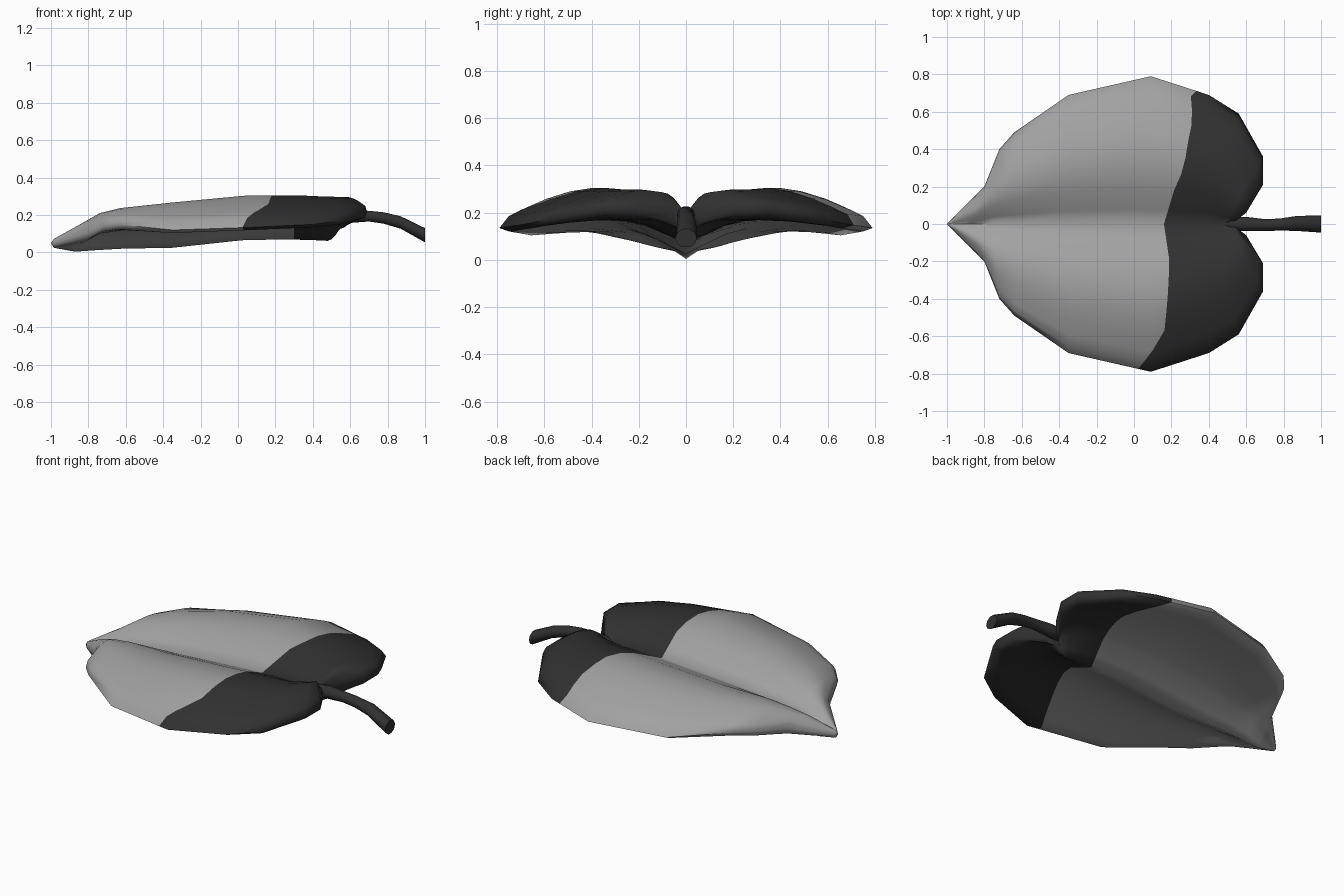
import bpy, bmesh, math

if "Cube" in bpy.data.objects:
    bpy.data.objects.remove(bpy.data.objects["Cube"])


def material(name, value):
    m = bpy.data.materials.new(name)
    m.use_nodes = True
    colour = (value, value, value, 1)
    m.diffuse_color = colour
    m.node_tree.nodes["Principled BSDF"].inputs["Base Color"].default_value = colour
    return m


LIGHT = material("light grey", 0.36)
DARK = material("dark grey", 0.03)


def interp(table, v):
    """Piecewise linear lookup in sorted (key, value) pairs."""
    if v <= table[0][0]:
        return table[0][1]
    for (a, fa), (b, fb) in zip(table, table[1:]):
        if v <= b:
            return fa + (fb - fa) * (v - a) / (b - a)
    return table[-1][1]


def finish(bm, name, mats, angle):
    bmesh.ops.recalc_face_normals(bm, faces=bm.faces[:])
    mesh = bpy.data.meshes.new(name)
    bm.to_mesh(mesh)
    bm.free()
    ob = bpy.data.objects.new(name, mesh)
    bpy.context.collection.objects.link(ob)
    for m in mats:
        mesh.materials.append(m)
    bpy.ops.object.select_all(action='DESELECT')
    ob.select_set(True)
    bpy.context.view_layer.objects.active = ob
    bpy.ops.object.shade_smooth_by_angle(angle=math.radians(angle))
    return ob


def bridge(bm, a, b):
    n = len(a)
    for i in range(n):
        bm.faces.new((a[i], a[(i + 1) % n], b[(i + 1) % n], b[i]))


# Leaf ribs: spine x, valley z, keel z, rim x, rim y, rim z, ridge top z, ridge bottom z
RIBS = [
    (-.985, .070, .025, -.985, .015, .050, .072, .028),
    (-.87, .092, .004, -.80, .20, .105, .155, .050),
    (-.76, .115, .012, -.72, .40, .140, .210, .100),
    (-.62, .135, .020, -.64, .49, .150, .237, .115),
    (-.35, .160, .025, -.35, .69, .120, .267, .140),
    (.02, .185, .065, .09, .79, .135, .305, .165),
    (.25, .195, .070, .40, .69, .150, .305, .170),
    (.40, .195, .066, .56, .59, .170, .298, .170),
    (.48, .195, .062, .69, .36, .215, .297, .170),
    (.50, .195, .070, .69, .21, .215, .287, .170),
    (.52, .190, .090, .60, .06, .200, .225, .130),
]
STEPS = [.1, .25, .37, .5, .62, .75, .86, .95]
# Share of the height from the spine to the ridge, then from the rim to the ridge
RISE = [(0, 0), (.1, .3), (.25, .74), (.37, .93), (.5, 1)]
FALL = [(.5, 1), (.62, .9), (.75, .68), (.86, .42), (.95, .18), (1, 0)]


def surface(t, spine, ridge, rim):
    if t <= .5:
        return spine + (ridge - spine) * interp(RISE, t)
    return rim + (ridge - rim) * interp(FALL, t)


def rib_loop(bm, sides, rib):
    sx, valley, keel, rx, ry, rz, top, bottom = rib
    lip = min(.024, ry * .5)

    def point(side, t, z, kind):
        v = bm.verts.new((sx + (rx - sx) * t, side * ry * t, z))
        sides[v] = kind
        return v

    def up(s, t):
        return point(s, t, surface(t, valley, top, rz + lip), 0)

    def down(s, t):
        return point(s, t, surface(t, keel, bottom, rz - lip), 1)

    loop = [point(1, 0, valley, 0)]
    loop += [up(1, t) for t in STEPS] + [point(1, 1, rz, .5)]
    loop += [down(1, t) for t in reversed(STEPS)] + [point(1, 0, keel, 1)]
    loop += [down(-1, t) for t in STEPS] + [point(-1, 1, rz, .5)]
    loop += [up(-1, t) for t in reversed(STEPS)]
    return loop


# Colour border: x along y, above and below
BORDER_TOP = [(-.78, .02), (-.7, .08), (-.6, .16), (-.4, .18), (-.2, .19), (0, .16),
              (.2, .22), (.3, .27), (.4, .28), (.55, .315), (.72, .30)]
BORDER_BOTTOM = [(-.78, .01), (-.4, .21), (-.2, .30), (0, .30), (.2, .37), (.4, .42), (.72, .36)]

bm = bmesh.new()
side_of = {}
loops = [rib_loop(bm, side_of, r) for r in RIBS]
for a, b in zip(loops, loops[1:]):
    bridge(bm, a, b)
bm.faces.new(loops[-1])
tip = bm.verts.new((-1, 0, .05))
side_of[tip] = .5
for i, v in enumerate(loops[0]):
    bm.faces.new((tip, v, loops[0][(i + 1) % len(loops[0])]))

# Cut the leaf along the colour border
dist = {}
for v, k in side_of.items():
    edge_x = (1 - k) * interp(BORDER_TOP, v.co.y) + k * interp(BORDER_BOTTOM, v.co.y)
    dist[v] = v.co.x - edge_x
cuts = []
for e in bm.edges[:]:
    a, b = e.verts
    if dist[a] * dist[b] < 0:
        _, v = bmesh.utils.edge_split(e, a, dist[a] / (dist[a] - dist[b]))
        dist[v] = 0
        cuts.append(v)
bmesh.ops.connect_verts(bm, verts=cuts)
for f in bm.faces:
    f.material_index = 1 if sum(dist[v] for v in f.verts) > 0 else 0
finish(bm, "leaf_blade", [LIGHT, DARK], 70)

# Stem rings: x, y, z, half width, half height
STEM = [(.48, 0, .185, .012, .012), (.52, 0, .185, .038, .035), (.60, 0, .192, .038, .036),
        (.70, -.006, .194, .032, .030), (.78, -.003, .184, .032, .032),
        (.87, .003, .160, .040, .035), (1, 0, .092, .046, .040)]
bm = bmesh.new()
rings = []
for x, y, z, w, h in STEM:
    rings.append([bm.verts.new((x, y + w * math.cos(i * math.tau / 10),
                                z + h * math.sin(i * math.tau / 10))) for i in range(10)])
for a, b in zip(rings, rings[1:]):
    bridge(bm, a, b)
bm.faces.new(rings[0])
bm.faces.new(rings[-1])
finish(bm, "leaf_stem", [DARK], 50)
